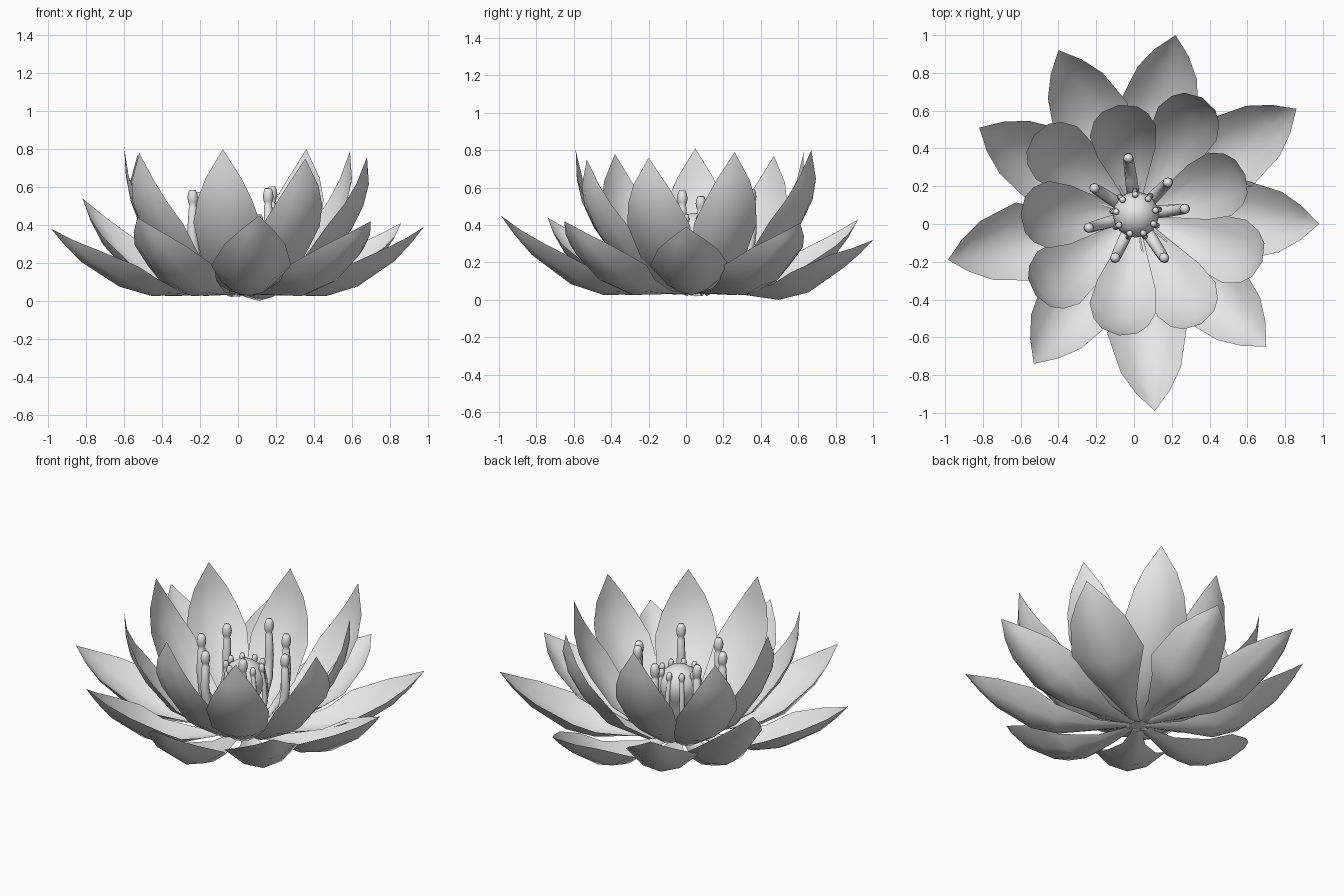
import bpy, bmesh, math
from mathutils import Vector

cube = bpy.data.objects.get("Cube")
if cube:
    bpy.data.objects.remove(cube, do_unlink=True)

grey = bpy.data.materials.new("soft grey")
grey.use_nodes = True
colour = (0.8, 0.8, 0.8, 1)
grey.diffuse_color = colour
grey.node_tree.nodes["Principled BSDF"].inputs["Base Color"].default_value = colour

BASE = Vector((0.012, 0.048, 0.03))


def finish(name, bm):
    bmesh.ops.remove_doubles(bm, verts=bm.verts, dist=0.0005)
    mesh = bpy.data.meshes.new(name)
    bm.to_mesh(mesh)
    bm.free()
    mesh.materials.append(grey)
    for face in mesh.polygons:
        face.use_smooth = True
    obj = bpy.data.objects.new(name, mesh)
    bpy.context.collection.objects.link(obj)


def skin(bm, rows, closed=False):
    """Join successive rows of points with quads."""
    grid = [[bm.verts.new(p) for p in row] for row in rows]
    for a, b in zip(grid, grid[1:]):
        n = len(a)
        for i in range(n if closed else n - 1):
            j = (i + 1) % n
            bm.faces.new((a[i], a[j], b[j], b[i]))
    return grid


def petal(name, tip, rows, droop=0.0):
    """Cupped leaf: rows hold (reach, rise, half width, cup) along the keel."""
    span = Vector(tip) - BASE
    out = Vector((span.x, span.y, 0))
    side = Vector((-span.y, span.x, 0)).normalized()
    keel = [BASE + out * r + Vector((0, 0, span.z * z)) for r, z, w, c in rows]
    keel[2].z -= droop
    keel[3].z -= droop
    points = []
    for i, (r, z, w, cup) in enumerate(rows):
        along = keel[min(i + 1, len(rows) - 1)] - keel[max(i - 1, 0)]
        normal = along.cross(side).normalized()
        if normal.dot(Vector((0, 0, 1)) - out) < 0:
            normal = -normal
        points.append([keel[i] + side * w * u + normal * cup * w * u * u
                       for u in (-1, -0.5, 0, 0.5, 1)])
    bm = bmesh.new()
    skin(bm, points)
    finish(name, bm)


def loft(name, rings, sides):
    """Closed round body through rings of (centre, radius), square to its path."""
    rows = []
    for i, (c, r) in enumerate(rings):
        along = rings[min(i + 1, len(rings) - 1)][0] - rings[max(i - 1, 0)][0]
        turn = Vector((0, 0, 1)).rotation_difference(along)
        rows.append([c + turn @ Vector((r * math.cos(k * math.tau / sides),
                                        r * math.sin(k * math.tau / sides), 0))
                     for k in range(sides)])
    bm = bmesh.new()
    grid = skin(bm, rows, closed=True)
    bm.faces.new(grid[0][::-1])
    bm.faces.new(grid[-1])
    finish(name, bm)


def stamen(name, tip, path, thick, head):
    """Stalk that sweeps out from the pod's foot, rises, and ends in an oval head.
    The path holds (share of the tip's reach, share of its height)."""
    reach = Vector((tip.x - pod.x, tip.y - pod.y, 0))
    stalk = [pod + reach * r + Vector((0, 0, tip.z * z)) for r, z in path]
    rings = [(p, thick * (1 - 0.1 * i)) for i, p in enumerate(stalk)]
    for k in range(1, 6):
        a = math.pi * k / 6
        rings.append((stalk[-1].lerp(tip, (1 - math.cos(a)) / 2),
                      head * max(math.sin(a), 0.6)))
    loft(name, rings, 8)


# Wide low outer petals
outer_rows = [(0, 0, 0.01, 0.2), (0.25, 0, 0.065, 0.3), (0.47, -0.01, 0.15, 0.55),
              (0.64, 0.13, 0.212, 0.56), (0.84, 0.5, 0.16, 0.5),
              (0.93, 0.76, 0.09, 0.4), (1, 1, 0, 0)]
outer_tips = [(0.22, 1.0, 0.32), (0.86, 0.61, 0.41), (0.98, 0, 0.39),
              (0.70, -0.65, 0.42), (0.11, -0.99, 0.45), (-0.53, -0.74, 0.44),
              (-0.985, -0.19, 0.38), (-0.82, 0.51, 0.54), (-0.40, 0.92, 0.43)]
for i, tip in enumerate(outer_tips):
    petal(f"outer_petal_{i + 1}", tip, outer_rows, 0.027 if i == 0 else 0)

# Upright inner petals
inner_rows = [(0, 0, 0.01, 0.3), (0.3, 0.03, 0.08, 0.35), (0.63, 0.21, 0.155, 0.35),
              (0.845, 0.46, 0.178, 0.32), (0.945, 0.64, 0.145, 0.25),
              (0.985, 0.8, 0.095, 0.15), (1, 1, 0, 0)]
inner_tips = [(-0.08, 0.63, 0.79), (0.36, 0.67, 0.80), (0.59, 0.26, 0.79),
              (0.68, -0.20, 0.76), (0.355, -0.53, 0.75), (-0.08, -0.59, 0.80),
              (-0.52, -0.38, 0.78), (-0.60, 0.05, 0.81), (-0.53, 0.47, 0.77)]
for i, tip in enumerate(inner_tips):
    petal(f"inner_petal_{i + 1}", tip, inner_rows)

# Domed seed pod
pod = Vector((0.01, 0.05, 0))
pod_rings = [(0.04, 0.04), (0.2, 0.06), (0.28, 0.1), (0.34, 0.122),
             (0.39, 0.114), (0.43, 0.088), (0.457, 0.048), (0.465, 0.01)]
loft("seed_pod", [(pod + Vector((0, 0, z)), r) for z, r in pod_rings], 16)

# Short stamens around the pod
short_path = [(0.4, 0.1), (0.95, 0.25), (1.2, 0.5), (1.15, 0.72), (1.02, 0.88)]
for k in range(9):
    a = math.tau * (k + 0.3) / 9
    tip = pod + Vector((0.105 * math.cos(a), 0.105 * math.sin(a), 0.46))
    stamen(f"short_stamen_{k + 1}", tip, short_path, 0.02, 0.018)

# Tall stamens sweeping outward
tall_path = [(0.15, 0.09), (0.65, 0.2), (0.95, 0.4), (1.01, 0.62), (0.99, 0.84)]
tall_tips = [(-0.03, 0.35, 0.60), (0.18, 0.22, 0.61), (0.27, 0.08, 0.56),
             (0.16, -0.18, 0.60), (-0.10, -0.18, 0.58), (-0.24, -0.02, 0.59),
             (-0.21, 0.19, 0.58)]
for i, tip in enumerate(tall_tips):
    stamen(f"tall_stamen_{i + 1}", Vector(tip), tall_path, 0.036, 0.028)
